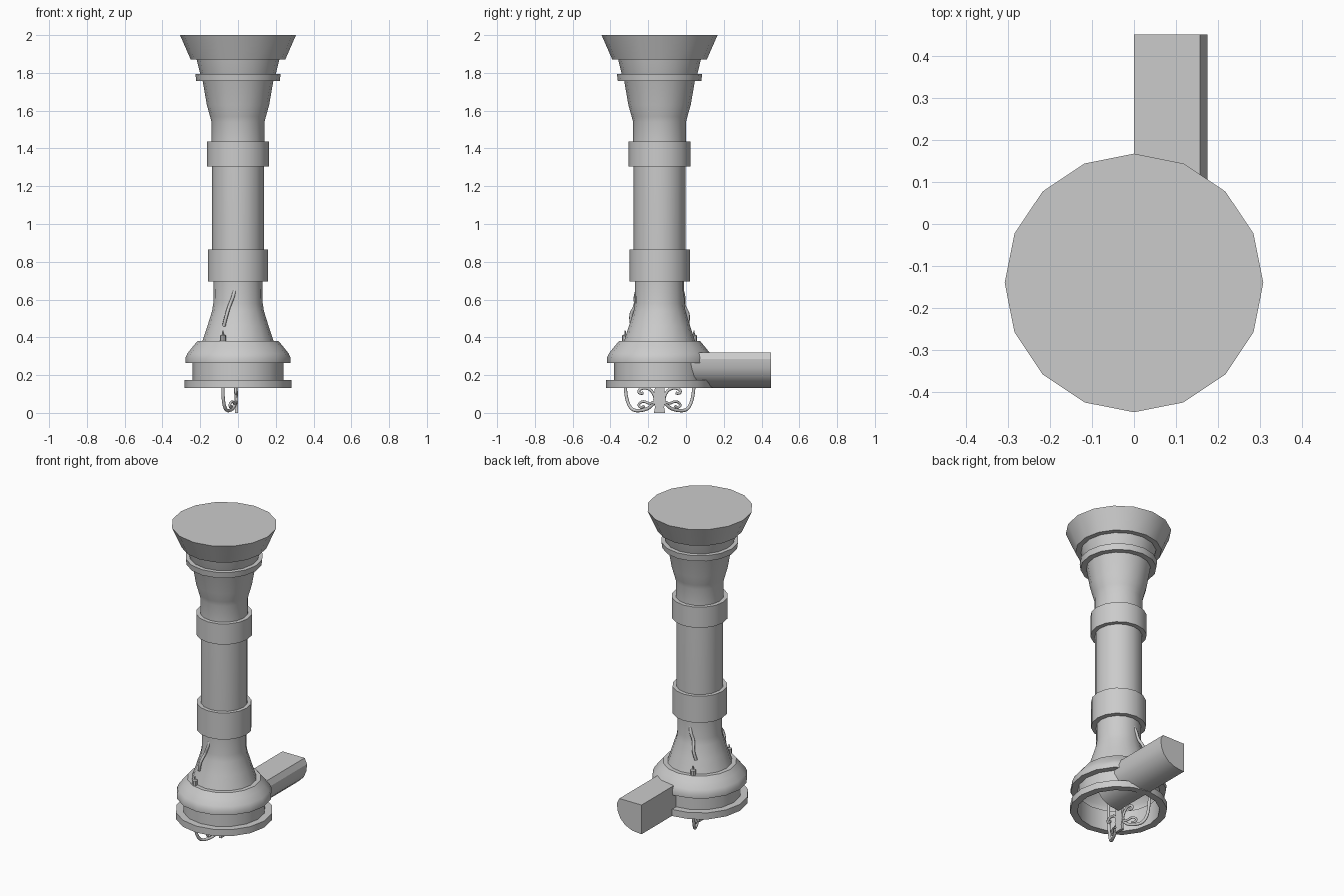
import bpy, bmesh, math

if "Cube" in bpy.data.objects:
    bpy.data.objects.remove(bpy.data.objects["Cube"])

CY = -0.14  # column axis
SIDES = 16


def finish(name, bm, smooth=True):
    bmesh.ops.recalc_face_normals(bm, faces=bm.faces)
    me = bpy.data.meshes.new(name)
    bm.to_mesh(me)
    bm.free()
    ob = bpy.data.objects.new(name, me)
    bpy.context.collection.objects.link(ob)
    if smooth:
        bpy.ops.object.select_all(action='DESELECT')
        ob.select_set(True)
        bpy.context.view_layer.objects.active = ob
        bpy.ops.object.shade_smooth_by_angle(angle=math.radians(30))
    return ob


def lathe(name, profile, cap_top=False, center=(0, CY), sides=SIDES, closed=False):
    bm = bmesh.new()
    rings = []
    for r, z in profile:
        rings.append([bm.verts.new((center[0] + r * math.cos(2 * math.pi * i / sides),
                                    center[1] + r * math.sin(2 * math.pi * i / sides), z))
                      for i in range(sides)])
    pairs = list(zip(rings, rings[1:]))
    if closed:
        pairs.append((rings[-1], rings[0]))
    for a, b in pairs:
        for i in range(sides):
            j = (i + 1) % sides
            bm.faces.new((a[i], a[j], b[j], b[i]))
    if cap_top:
        bm.faces.new(rings[-1])
    return finish(name, bm)


def prism(name, pts, to3d, a, b):
    bm = bmesh.new()
    lo = [bm.verts.new(to3d(p, a)) for p in pts]
    hi = [bm.verts.new(to3d(p, b)) for p in pts]
    bm.faces.new(lo)
    bm.faces.new(hi)
    n = len(pts)
    for i in range(n):
        j = (i + 1) % n
        bm.faces.new((lo[i], lo[j], hi[j], hi[i]))
    return finish(name, bm)


def tube(name, pts, radius):
    cu = bpy.data.curves.new(name, 'CURVE')
    cu.dimensions = '3D'
    cu.bevel_depth = radius
    cu.bevel_resolution = 2
    cu.use_fill_caps = True
    sp = cu.splines.new('NURBS')
    sp.points.add(len(pts) - 1)
    for p, c in zip(sp.points, pts):
        p.co = (*c, 1)
    sp.order_u = 3
    sp.use_endpoint_u = True
    sp.resolution_u = 5
    ob = bpy.data.objects.new(name, cu)
    bpy.context.collection.objects.link(ob)


# Column shaft, flaring into the base and the capital
lathe("column_shaft", [(0.19, 0.375), (0.162, 0.46), (0.137, 0.54), (0.131, 0.58), (0.130, 0.70),
                       (0.137, 0.86), (0.137, 1.31), (0.140, 1.44), (0.140, 1.54), (0.148, 1.57),
                       (0.165, 1.63), (0.187, 1.757), (0.199, 1.79), (0.220, 1.875)])

# Flared capital block
lathe("capital", [(0.218, 1.87), (0.250, 1.87), (0.307, 2.0)], cap_top=True)

# Ring bands around the shaft
for name, rin, rb, rt, z0, z1 in (("neck_ring", 0.18, 0.221, 0.226, 1.757, 1.795),
                                  ("upper_band", 0.13, 0.164, 0.164, 1.305, 1.437),
                                  ("lower_band", 0.12, 0.160, 0.160, 0.695, 0.865)):
    lathe(name, [(rin, z0), (rb, z0), (rt, z1), (rin, z1)], closed=True)

# Hollow base with rounded shoulder
lathe("base", [(0.24, 0.175), (0.24, 0.265), (0.278, 0.265), (0.279, 0.29), (0.268, 0.315),
               (0.240, 0.35), (0.215, 0.38), (0.185, 0.38)])
lathe("base_rim", [(0.24, 0.175), (0.24, 0.133), (0.283, 0.133), (0.283, 0.175)], closed=True)

# Side beam with rounded underside
prism("side_beam", [(0, 0.32), (0.157, 0.32), (0.174, 0.285), (0.170, 0.24), (0.150, 0.195),
                    (0.115, 0.16), (0.065, 0.139), (0, 0.133)],
      lambda p, t: (p[0], t, p[1]), CY, 0.45)

# Sconce back plate
prism("sconce_plate", [(-0.03, 0), (0.03, 0), (0.024, 0.03), (0.034, 0.07), (0.025, 0.13),
                       (0.025, 0.34), (-0.025, 0.34), (-0.025, 0.13), (-0.034, 0.07), (-0.024, 0.03)],
      lambda p, t: (t, CY + p[0], p[1]), -0.016, 0.0)

# Mirrored sconce arms, scrolls and candle stubs
for tag, s in (("front", -1), ("back", 1)):
    def path(pts):
        return [(x, CY + s * d, z) for x, d, z in pts]
    tube(tag + "_arm", path([(-0.01, 0.02, 0.065), (-0.02, 0.045, 0.03), (-0.04, 0.09, 0.012),
                             (-0.065, 0.145, 0.012), (-0.078, 0.172, 0.06), (-0.080, 0.182, 0.13),
                             (-0.080, 0.185, 0.22), (-0.080, 0.185, 0.30)]), 0.009)
    tube(tag + "_upper_scroll", path([(-0.01, 0.02, 0.06), (-0.012, 0.03, 0.11), (-0.012, 0.07, 0.135),
                                      (-0.012, 0.11, 0.125), (-0.012, 0.11, 0.10),
                                      (-0.012, 0.085, 0.105)]), 0.008)
    tube(tag + "_lower_scroll", path([(-0.01, 0.025, 0.06), (-0.015, 0.05, 0.045), (-0.03, 0.085, 0.065),
                                      (-0.045, 0.115, 0.045), (-0.04, 0.10, 0.025),
                                      (-0.035, 0.08, 0.035)]), 0.007)
    tube(tag + "_crest_scroll", path([(-0.075, 0.145, 0.46), (-0.062, 0.160, 0.515), (-0.045, 0.124, 0.57),
                                      (-0.025, 0.132, 0.615), (-0.015, 0.115, 0.66)]), 0.009)
    lathe(tag + "_candle", [(0.016, 0.30), (0.016, 0.41), (0.005, 0.415), (0.003, 0.435)],
          cap_top=True, center=(-0.08, CY + s * 0.182), sides=8)
